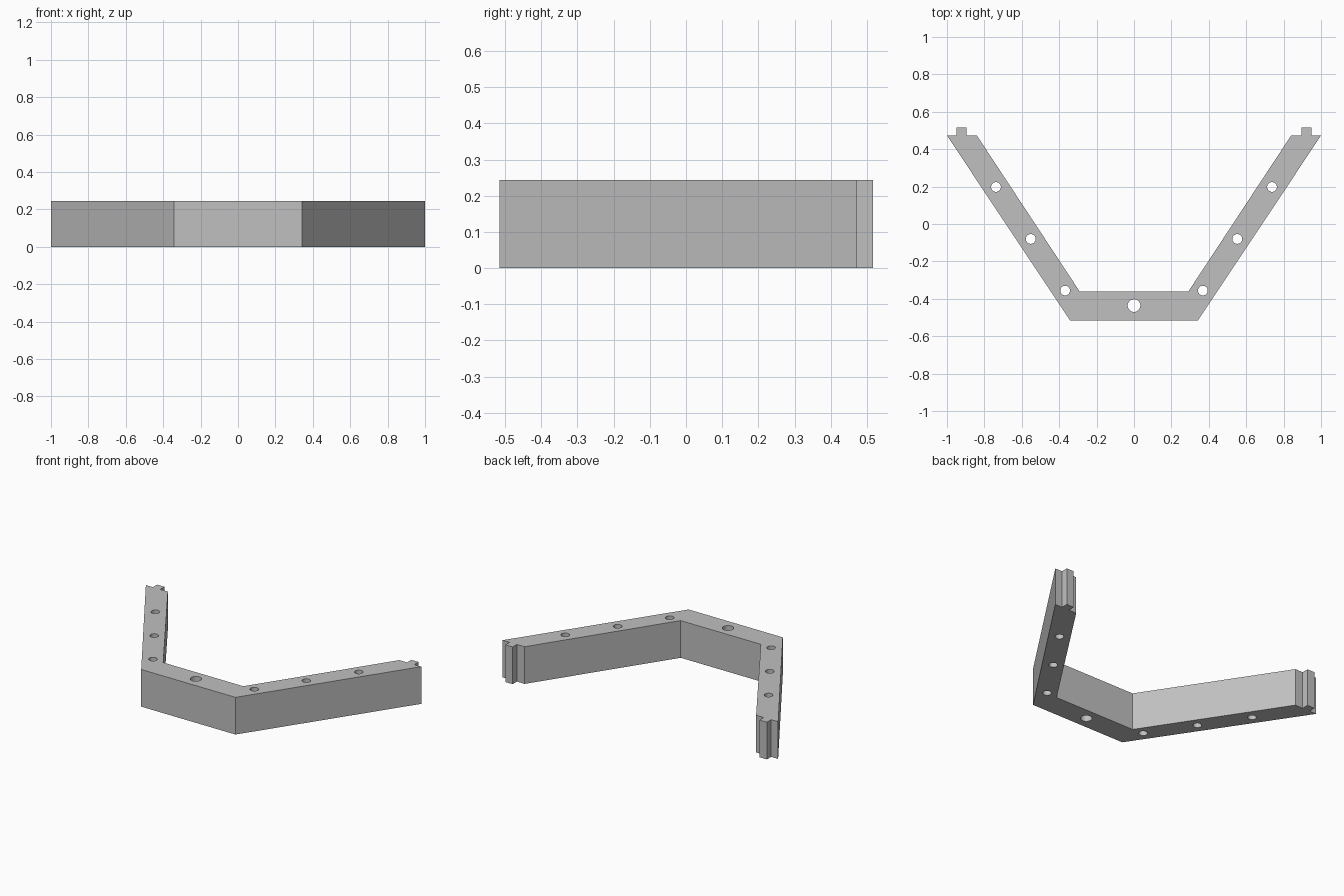
import bpy
import bmesh
from math import cos, sin, tau, radians

HEIGHT = 0.244
SIDES = 32

if "Cube" in bpy.data.objects:
    bpy.data.objects.remove(bpy.data.objects["Cube"])

grey = bpy.data.materials.new("plain grey")
grey.use_nodes = True
colour = (0.53, 0.53, 0.53, 1)
grey.diffuse_color = colour
grey.node_tree.nodes["Principled BSDF"].inputs["Base Color"].default_value = colour


def circle(x, y, radius):
    return [(x + radius * cos(tau * i / SIDES), y + radius * sin(tau * i / SIDES))
            for i in range(SIDES)]


# Right half of the outline: front corner, arm, locating tab, inner corner
half = [(0.342, -0.515), (1, 0.473), (0.949, 0.473), (0.949, 0.517),
        (0.896, 0.517), (0.896, 0.473), (0.84, 0.473), (0.291, -0.36)]
outline = half + [(-x, y) for x, y in reversed(half)]

# Through holes: one in the crossbar, three along each arm
loops = [outline, circle(0, -0.436, 0.034)]
for x, y in [(0.368, -0.356), (0.552, -0.08), (0.738, 0.198)]:
    for side in (-1, 1):
        loops.append(circle(side * x, y, 0.026))

# Fill the profile around the holes and extrude it upward
bm = bmesh.new()
for loop in loops:
    verts = [bm.verts.new((x, y, 0)) for x, y in loop]
    for i, v in enumerate(verts):
        bm.edges.new((verts[i - 1], v))
bmesh.ops.triangle_fill(bm, edges=bm.edges[:], use_beauty=True, normal=(0, 0, -1))
extruded = bmesh.ops.extrude_face_region(bm, geom=bm.faces[:], use_keep_orig=True)
top = [g for g in extruded["geom"] if isinstance(g, bmesh.types.BMVert)]
bmesh.ops.translate(bm, verts=top, vec=(0, 0, HEIGHT))
bmesh.ops.recalc_face_normals(bm, faces=bm.faces[:])

mesh = bpy.data.meshes.new("bracket_frame")
bm.to_mesh(mesh)
bm.free()
mesh.materials.append(grey)
frame = bpy.data.objects.new("bracket_frame", mesh)
bpy.context.collection.objects.link(frame)

# Round hole walls, crisp edges elsewhere
bpy.ops.object.select_all(action="DESELECT")
frame.select_set(True)
bpy.context.view_layer.objects.active = frame
bpy.ops.object.shade_smooth_by_angle(angle=radians(30))
